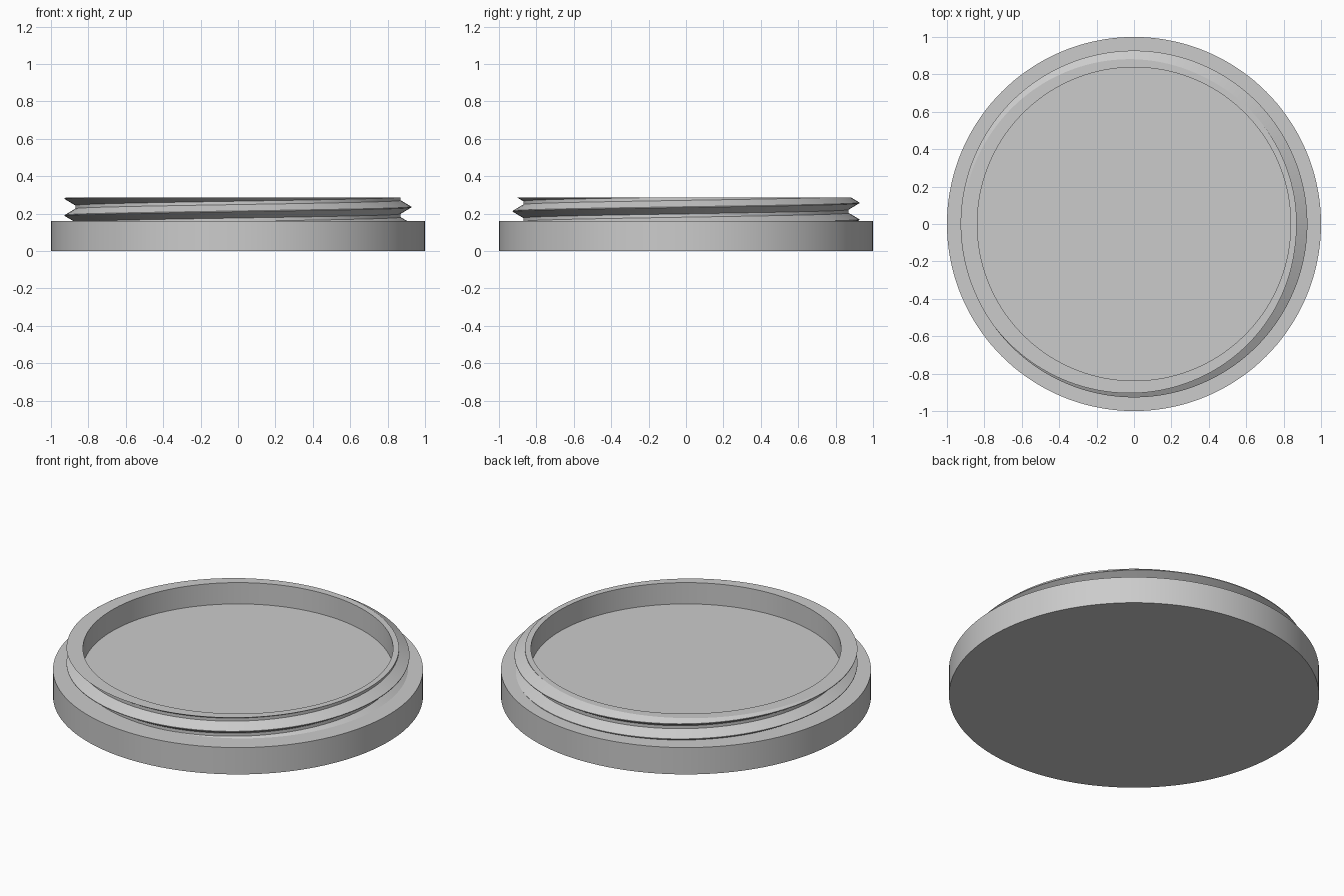
import bpy, bmesh, math

if "Cube" in bpy.data.objects:
    bpy.data.objects.remove(bpy.data.objects["Cube"])

BASE_H, TOP = 0.16, 0.287          # disc height, rim height
R_BASE, R_IN = 1.0, 0.838          # disc radius, inner wall radius
R_ROOT, R_CREST = 0.87, 0.927      # thread radii
PITCH, CREST_Z = 0.09, 0.235       # thread pitch, crest height at angle 0
SIDES = 144

grey = bpy.data.materials.new("grey plastic")
grey.diffuse_color = (0.6, 0.6, 0.6, 1)
grey.use_nodes = True
grey.node_tree.nodes["Principled BSDF"].inputs["Base Color"].default_value = grey.diffuse_color

# one thread turn: (height offset from crest, radius)
TURN = [(-0.036, R_ROOT), (-0.002, R_CREST), (0.002, R_CREST), (0.036, R_ROOT)]


def finish(bm, name):
    bmesh.ops.remove_doubles(bm, verts=bm.verts, dist=1e-5)
    bmesh.ops.recalc_face_normals(bm, faces=bm.faces)
    mesh = bpy.data.meshes.new(name)
    bm.to_mesh(mesh)
    bm.free()
    mesh.materials.append(grey)
    obj = bpy.data.objects.new(name, mesh)
    bpy.context.collection.objects.link(obj)
    bpy.context.view_layer.objects.active = obj
    obj.select_set(True)
    bpy.ops.object.shade_smooth_by_angle(angle=math.radians(25))
    obj.select_set(False)
    return obj


def thread_radius(z, crest):
    """Radius of the thread at height z when a crest lies at the given height."""
    d = abs((z - crest + PITCH / 2) % PITCH - PITCH / 2)
    t = min(max((d - 0.002) / 0.034, 0), 1)
    return R_CREST + (R_ROOT - R_CREST) * t


def column(angle):
    """Wall section at one angle: thread outside, flat rim, inner wall."""
    crest = CREST_Z + PITCH * angle / math.tau
    pts = []
    for k in range(-3, 3):
        for dz, _ in TURN:
            z = min(max(crest + k * PITCH + dz, BASE_H), TOP)
            pts.append((thread_radius(z, crest), z))
    return pts + [(R_IN, TOP), (R_IN, BASE_H)]


# threaded rim
bm = bmesh.new()
rows = []
for i in range(SIDES + 1):
    a = math.tau * i / SIDES
    rows.append([bm.verts.new((r * math.cos(a), r * math.sin(a), z)) for r, z in column(a)])
for i in range(SIDES):
    for j in range(len(rows[0]) - 1):
        bm.faces.new((rows[i][j], rows[i + 1][j], rows[i + 1][j + 1], rows[i][j + 1]))
# the last column meets the first one pitch higher, so merging closes the seam
finish(bm, "threaded_rim")

# base disc
bm = bmesh.new()
bmesh.ops.create_cone(bm, cap_ends=True, segments=SIDES, radius1=R_BASE,
                      radius2=R_BASE, depth=BASE_H)
bmesh.ops.translate(bm, verts=bm.verts, vec=(0, 0, BASE_H / 2))
finish(bm, "base_disc")
